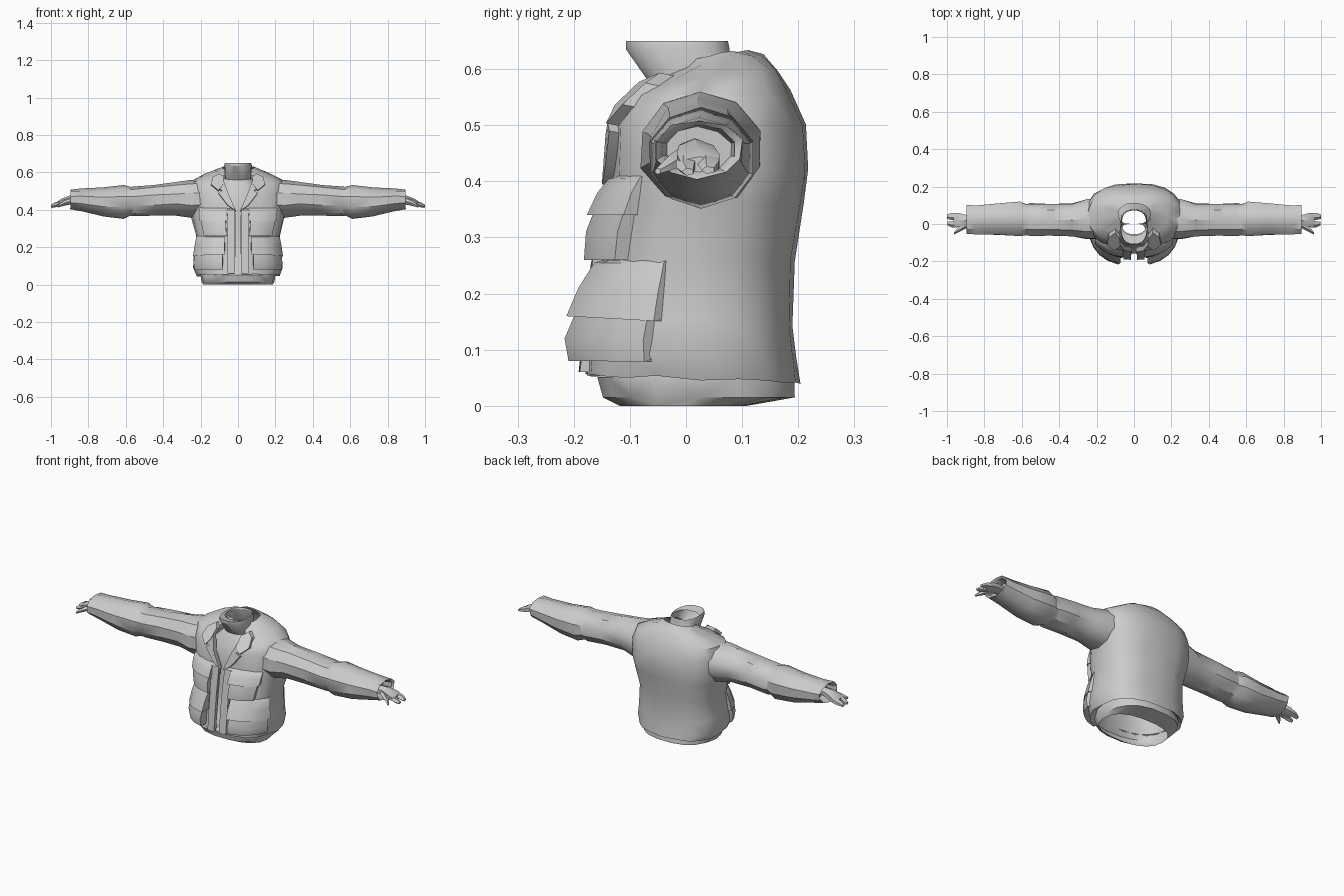
import bpy, math, random
from mathutils import Vector

random.seed(4)
if "Cube" in bpy.data.objects:
    bpy.data.objects.remove(bpy.data.objects["Cube"], do_unlink=True)

GREY = (0.6, 0.6, 0.6, 1)
mat = bpy.data.materials.new("plain grey")
mat.use_nodes = True
mat.diffuse_color = GREY
mat.node_tree.nodes["Principled BSDF"].inputs["Base Color"].default_value = GREY
E = 0.8  # squareness of the body section


def make(name, verts, faces, mirror=False, angle=35, jitter=0.0):
    if jitter:
        verts = [Vector(v) + Vector([random.uniform(-jitter, jitter) for _ in range(3)]) for v in verts]
    me = bpy.data.meshes.new(name)
    me.from_pydata(verts, [], faces)
    me.materials.append(mat)
    me.shade_smooth()
    me.set_sharp_from_angle(angle=math.radians(angle))
    ob = bpy.data.objects.new(name, me)
    bpy.context.scene.collection.objects.link(ob)
    if mirror:
        ob.modifiers.new("mirror", "MIRROR").use_mirror_merge = False
    return ob


def grid_faces(rows, cols, wrap=False):
    faces = []
    for i in range(rows - 1):
        for j in range(cols if wrap else cols - 1):
            k = (j + 1) % cols
            a, b, c, d = i * cols + j, i * cols + k, (i + 1) * cols + k, (i + 1) * cols + j
            faces += [(a, b, c), (a, c, d)] if (i + j) % 2 else [(a, b, d), (b, c, d)]
    return faces


def power(v):
    return math.copysign(abs(v) ** E, v)


def section(ring, t):
    """Point on a body ring: front z, back z, front y, back y, half width."""
    zf, zb, yf, yb, hw = ring[:5]
    f = 0.5 + 0.5 * power(math.sin(t))
    return Vector((hw * power(math.cos(t)), yf + (yb - yf) * f, zf + (zb - zf) * f))


# Jacket body: open down the front, last number is half the opening
JACKET = [
    (.075, .065, -.14, .18, .195, .02), (.055, .042, -.178, .205, .222, .02),
    (.09, .09, -.175, .195, .238, .02), (.17, .14, -.165, .19, .236, .015),
    (.26, .26, -.155, .195, .226, .01), (.36, .36, -.14, .212, .25, .01),
    (.41, .42, -.13, .217, .255, .02), (.5, .5, -.128, .212, .258, .06),
    (.55, .56, -.095, .185, .245, .085), (.575, .6, -.06, .162, .18, .085),
    (.6, .625, -.01, .135, .115, .05), (.615, .635, .0, .11, .085, .02)]
verts, N = [], 21
for ring in JACKET:
    gap = math.asin((ring[5] / ring[4]) ** (1 / E))
    for j in range(N):
        t = -math.pi / 2 + gap + (2 * math.pi - 2 * gap) * j / (N - 1)
        verts.append(section(ring, t))
make("jacket_body", verts, grid_faces(len(JACKET), N), jitter=.003)


def ring_at(z):
    for a, b in zip(JACKET[1:], JACKET[2:]):
        if z <= b[0]:
            f = (z - a[0]) / (b[0] - a[0])
            return [p + (q - p) * f for p, q in zip(a, b)]
    return JACKET[-1]


# Shirt: a hollow tube with waistband and flared neck
SHIRT = [
    (0, 0, -.12, .11, .185), (.015, .015, -.15, .196, .195), (.05, .05, -.16, .195, .2),
    (.08, .08, -.135, .17, .2), (.3, .3, -.115, .165, .19), (.42, .42, -.11, .165, .18),
    (.5, .5, -.095, .14, .14), (.56, .58, -.055, .085, .07),
    (.635, .64, -.108, .078, .074), (.65, .65, -.108, .076, .07), (.64, .64, -.06, .072, .065)]
M = 18
verts = [section(r, 2 * math.pi * j / M) for r in SHIRT for j in range(M)]
make("shirt", verts, grid_faces(len(SHIRT), M, True))


# Raised panels following the jacket front
def panel(name, t0, t1, levels, cols=5):
    verts = []
    for z, out in levels:
        for j in range(-1, cols + 1):
            k = min(max(j, 0), cols - 1)
            t = math.radians(t0 + (t1 - t0) * k / (cols - 1))
            lift = -.006 if j != k else out
            p = section(ring_at(z), t)
            verts.append(p + Vector((.2 * math.cos(t), math.sin(t), 0)) * lift)
    make(name, verts, grid_faces(len(levels), cols + 2), True)


panel("lower_pocket", -75, -18, [(.085, -.005), (.08, .04), (.12, .052), (.19, .03), (.2, -.005)])
panel("lower_pocket_flap", -77, -14, [(.165, -.005), (.16, .052), (.21, .036), (.255, .012), (.26, -.005)])
panel("chest_pocket", -79, -42, [(.262, -.005), (.26, .03), (.31, .034), (.36, .022), (.365, -.005)])
panel("chest_pocket_flap", -81, -39, [(.345, -.005), (.34, .036), (.38, .024), (.405, .008), (.41, -.005)])
panel("front_placket", -88, -80, [(.06, -.005), (.06, .014), (.25, .014), (.4, .012), (.41, -.005)], 3)


# Folded lapels and collar points
def flap(name, outline, lift):
    top, low = [], []
    for x, z in outline:
        r = ring_at(z)
        p = section(r, -math.acos(min(1, (x / r[4]) ** (1 / E))))
        top.append(p + Vector((0, -lift, lift * .3)))
        low.append(p + Vector((0, .01, 0)))
    n = len(outline)
    sides = [(i, (i + 1) % n, n + (i + 1) % n, n + i) for i in range(n)]
    make(name, top + low, [tuple(range(n))[::-1]] + sides, True, 25)


flap("lapel", [(.012, .39), (.055, .42), (.105, .485), (.085, .5), (.12, .515), (.075, .545), (.05, .48)], .016)
flap("collar_point", [(.08, .53), (.105, .497), (.145, .53), (.135, .567), (.1, .585), (.075, .57)], .022)


# Tubes along x: x, centre y, centre z, half depth, half height
def tube(name, rings, sides, jitter=0.0, angle=35):
    verts = []
    for i, (x, y, z, a, b) in enumerate(rings):
        for j in range(sides):
            t = 2 * math.pi * (j + .5) / sides
            verts.append((x, y + a * math.cos(t), z + b * math.sin(t)))
    faces = grid_faces(len(rings), sides, True)
    last = (len(rings) - 1) * sides
    faces += [tuple(range(sides))[::-1], tuple(range(last, last + sides))]
    make(name, verts, faces, True, angle, jitter)


tube("sleeve", [
    (.17, .03, .46, .11, .10), (.25, .025, .457, .11, .102), (.33, .02, .458, .092, .088),
    (.45, .022, .452, .087, .083), (.555, .024, .444, .09, .081), (.575, .024, .444, .086, .078),
    (.61, .028, .442, .098, .088), (.72, .026, .441, .089, .077), (.84, .023, .453, .081, .06),
    (.895, .022, .457, .08, .053), (.885, .022, .457, .066, .042), (.84, .022, .457, .06, .04)],
    10, .003)
tube("palm", [(.86, .015, .455, .03, .022), (.9, .018, .452, .036, .024), (.945, .022, .438, .044, .02),
              (.965, .024, .43, .04, .014)], 6)
tube("front_fingers", [(.945, .002, .437, .02, .014), (.975, .0, .425, .018, .012), (.996, .004, .417, .011, .007)], 5)
tube("back_fingers", [(.945, .042, .437, .022, .014), (.98, .042, .428, .02, .012), (1, .04, .42, .012, .007)], 5)
tube("thumb", [(.89, .0, .447, .02, .016), (.925, -.02, .437, .018, .014), (.95, -.038, .425, .012, .01),
               (.962, -.05, .418, .006, .006)], 5)
